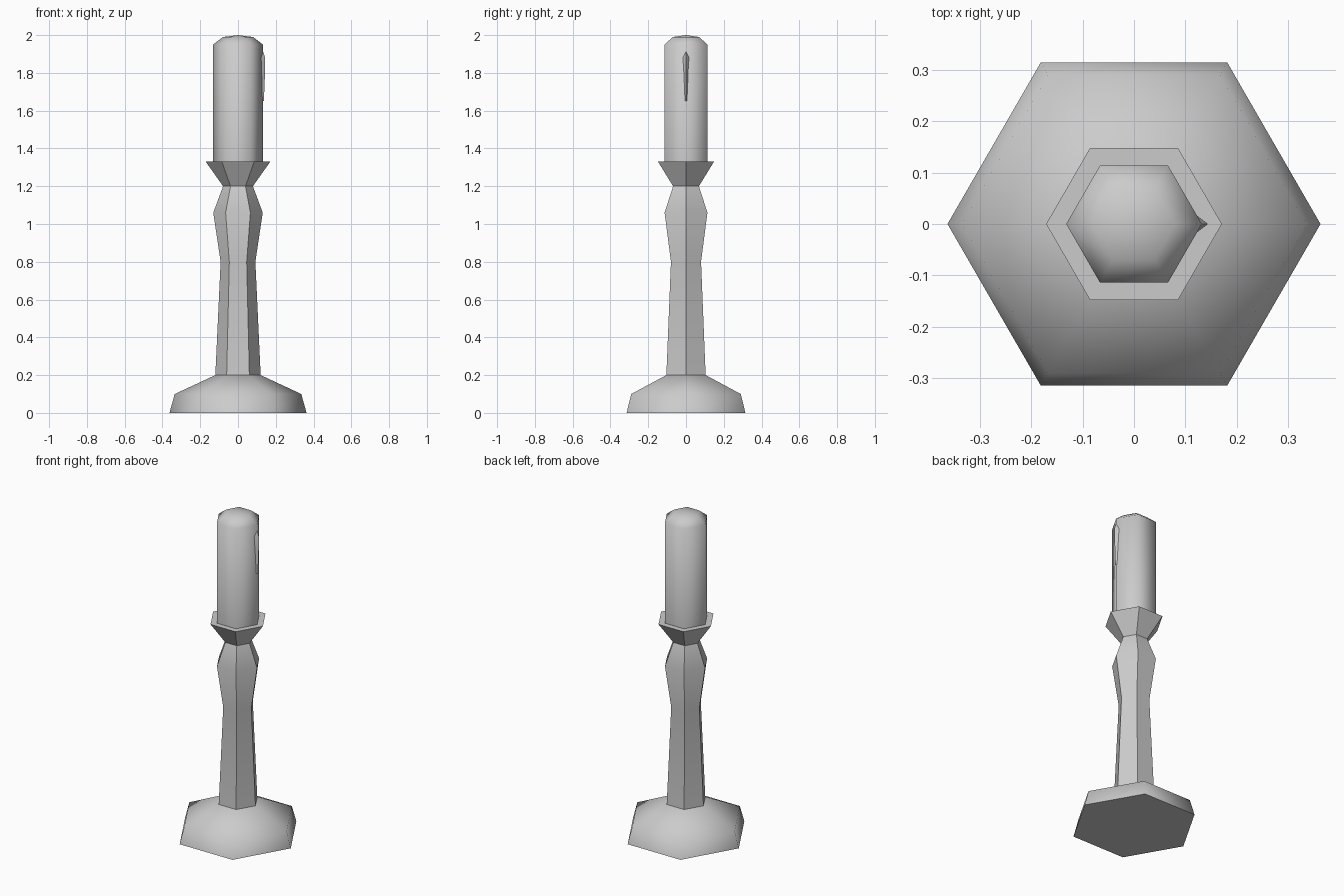
import bpy, bmesh, math

if "Cube" in bpy.data.objects:
    bpy.data.objects.remove(bpy.data.objects["Cube"])


def hex_part(name, profile, smooth_deg):
    """Six-sided solid from (radius, z) rings; radius 0 makes a point."""
    bm = bmesh.new()
    rings = []
    for r, z in profile:
        if r == 0:
            rings.append([bm.verts.new((0, 0, z))])
        else:
            rings.append([bm.verts.new((r * math.cos(math.radians(60 * i)),
                                        r * math.sin(math.radians(60 * i)), z))
                          for i in range(6)])
    for a, b in zip(rings, rings[1:]):
        for i in range(6):
            j = (i + 1) % 6
            if len(b) == 1:
                bm.faces.new((a[i], a[j], b[0]))
            else:
                bm.faces.new((a[i], a[j], b[j], b[i]))
    for ring in (rings[0], rings[-1]):
        if len(ring) == 6:
            bm.faces.new(ring)
    return finish(name, bm, smooth_deg)


def finish(name, bm, smooth_deg):
    bmesh.ops.recalc_face_normals(bm, faces=bm.faces)
    mesh = bpy.data.meshes.new(name)
    bm.to_mesh(mesh)
    bm.free()
    obj = bpy.data.objects.new(name, mesh)
    bpy.context.collection.objects.link(obj)
    bpy.ops.object.select_all(action='DESELECT')
    obj.select_set(True)
    bpy.context.view_layer.objects.active = obj
    bpy.ops.object.shade_smooth_by_angle(angle=math.radians(smooth_deg))
    return obj


# Softly shaded foot
hex_part("base", [(0.363, 0), (0.335, 0.1), (0.12, 0.2)], 65)

# Faceted stem, swelling below the neck
hex_part("stem", [(0.12, 0.2), (0.092, 0.8), (0.131, 1.06), (0.079, 1.2)], 30)

# Flared cup with a flat rim
hex_part("cup", [(0.079, 1.2), (0.171, 1.33)], 30)

# Candle with a rounded top
hex_part("candle", [(0.132, 1.33), (0.132, 1.95), (0.08, 1.99), (0, 2.0)], 65)

# Wax drip: slim wedge running down the right-hand edge
bm = bmesh.new()
rows = [[bm.verts.new((0.12, -w, z)), bm.verts.new((x, 0, z)), bm.verts.new((0.12, w, z))]
        for x, w, z in ((0.134, 0.01, 1.91), (0.144, 0.018, 1.88),
                        (0.143, 0.015, 1.8), (0.137, 0.011, 1.65))]
for a, b in zip(rows, rows[1:]):
    for i in range(3):
        j = (i + 1) % 3
        bm.faces.new((a[i], a[j], b[j], b[i]))
bm.faces.new(rows[0])
bm.faces.new(rows[-1])
finish("wax_drip", bm, 40)
